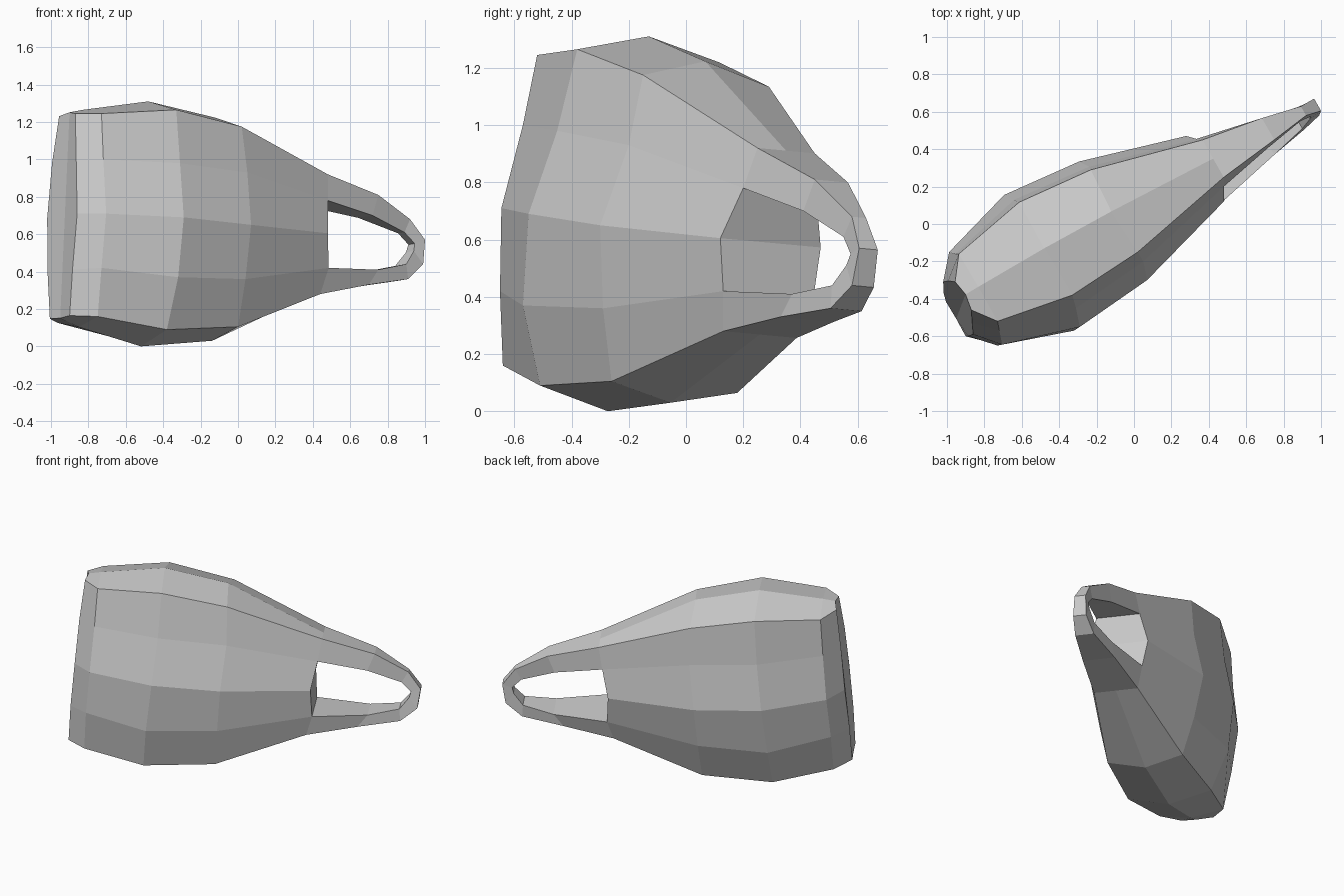
import bpy, bmesh
from mathutils import Vector

if "Cube" in bpy.data.objects:
    bpy.data.objects.remove(bpy.data.objects["Cube"])

# Tilted symmetry plane: only the front half is described, the back is reflected
P = Vector((-.48, -.13, 1.31))
N = Vector((-.495, .865, -.08)).normalized()


def flat(p):
    return p - N * (p - P).dot(N)


def mirror(p):
    return p - 2 * N * (p - P).dot(N)


def vecs(*pts):
    return [Vector(p) for p in pts]


def on_plane(col):
    return [flat(col[0])] + col[1:-1] + [flat(col[-1])]


# Body sections from end rim to grip: top ridge, five side points, bottom ridge
rim = vecs((-.91, -.36, 1.25), (-.87, -.46, 1.245), (-.865, -.53, 1), (-.86, -.59, .71),
           (-.885, -.60, .41), (-.9, -.60, .165), (-.96, -.49, .15))
end = vecs((-.83, -.34, 1.265), (-.73, -.52, 1.245), (-.72, -.57, 1), (-.705, -.645, .71),
           (-.73, -.65, .42), (-.75, -.64, .16), (-.87, -.42, .10))
belly = vecs((-.48, -.13, 1.31), (-.33, -.38, 1.265), (-.31, -.45, .98), (-.29, -.55, .69),
             (-.32, -.57, .37), (-.38, -.51, .09), (-.52, -.27, 0))
waist = vecs((-.14, .10, 1.22), (.02, -.15, 1.175), (.05, -.20, .93), (.07, -.30, .65),
             (.04, -.29, .36), (0, -.26, .105), (-.14, -.05, .03))

# Grip loop: outer and inner edges, running from top round the tip to bottom
outer = vecs((.48, .25, .92), (.75, .45, .81), (.92, .58, .68), (1, .605, .57),
             (.99, .58, .44), (.91, .505, .36), (.70, .33, .33), (.44, .13, .28))
inner = vecs((.48, .20, .78), (.72, .41, .70), (.89, .55, .61), (.945, .575, .55),
             (.94, .56, .51), (.90, .51, .44), (.75, .37, .41), (.485, .13, .42))
hole_left = Vector((.48, .12, .605))
neck = [outer[0], outer[0], inner[0], hole_left, inner[-1], outer[-1], outer[-1]]

bm = bmesh.new()


def face(pts):
    for side in (pts, [mirror(p) for p in reversed(pts)]):
        bm.faces.new([bm.verts.new(p) for p in side])


def strip(a, b):
    for i in range(len(a) - 1):
        face([a[i], a[i + 1], b[i + 1], b[i]])


# Body loft and end cap
cols = [on_plane(c) for c in (rim, end, belly, waist, neck)]
for a, b in zip(cols, cols[1:]):
    strip(a, b)
face(cols[0])

# Grip side, outer edge and hole wall
strip(outer, inner)
strip(outer, [flat(p) for p in outer])
hole = inner + [hole_left, inner[0]]
strip(hole, [flat(p) for p in hole])

bmesh.ops.remove_doubles(bm, verts=bm.verts, dist=.0005)
bmesh.ops.recalc_face_normals(bm, faces=bm.faces)
me = bpy.data.meshes.new("body_with_grip")
bm.to_mesh(me)
bm.free()
ob = bpy.data.objects.new("body_with_grip", me)
bpy.context.collection.objects.link(ob)
